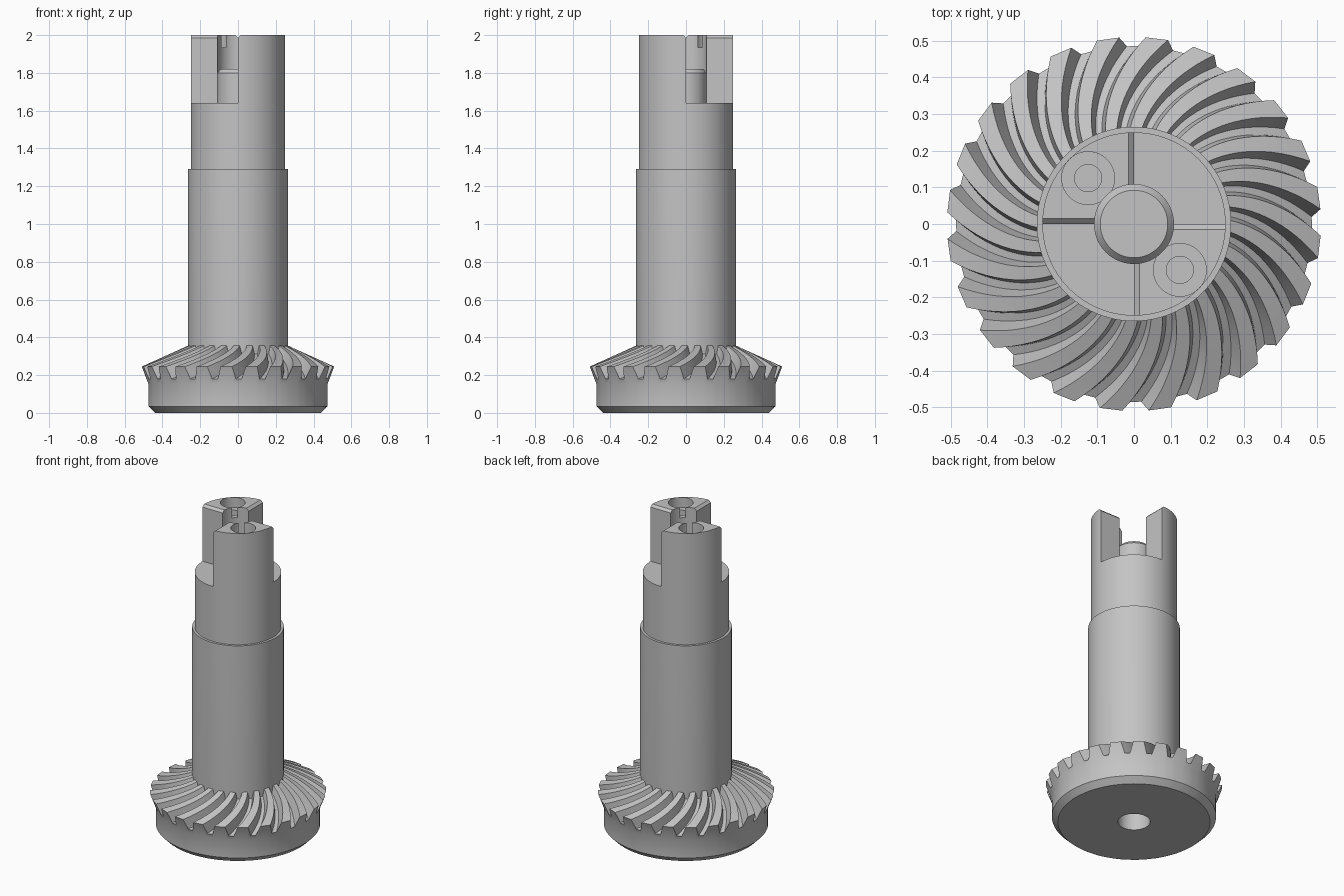
import bpy, bmesh, math
from mathutils import Matrix, Vector

cube = bpy.data.objects.get("Cube")
if cube:
    bpy.data.objects.remove(cube, do_unlink=True)

# Single steel colour
steel = bpy.data.materials.new("steel_grey")
steel.use_nodes = True
steel.diffuse_color = (0.55, 0.55, 0.55, 1)
steel.node_tree.nodes["Principled BSDF"].inputs["Base Color"].default_value = (0.55, 0.55, 0.55, 1)


def make_object(name, bm):
    bmesh.ops.recalc_face_normals(bm, faces=bm.faces)
    mesh = bpy.data.meshes.new(name)
    bm.to_mesh(mesh)
    bm.free()
    mesh.materials.append(steel)
    obj = bpy.data.objects.new(name, mesh)
    bpy.context.collection.objects.link(obj)
    return obj


def activate(obj):
    bpy.ops.object.select_all(action='DESELECT')
    obj.select_set(True)
    bpy.context.view_layer.objects.active = obj


def smooth(obj, degrees=30):
    activate(obj)
    bpy.ops.object.shade_smooth_by_angle(angle=math.radians(degrees))


def lathe(name, profile, segments=96):
    bm = bmesh.new()
    verts = [bm.verts.new((r, 0, z)) for r, z in profile]
    edges = [bm.edges.new(pair) for pair in zip(verts, verts[1:])]
    bmesh.ops.spin(bm, geom=verts + edges, cent=(0, 0, 0), axis=(0, 0, 1),
                   angle=math.tau, steps=segments, use_duplicate=False)
    bmesh.ops.remove_doubles(bm, verts=bm.verts, dist=0.0001)
    return make_object(name, bm)


def box(name, low, high, turn=Matrix()):
    low, high = Vector(low), Vector(high)
    bm = bmesh.new()
    bmesh.ops.create_cube(bm, size=1, matrix=Matrix.Translation((low + high) / 2) @ turn
                          @ Matrix.Diagonal((*(high - low), 1)))
    return make_object(name, bm)


def cylinder(name, radius, bottom, top, x=0, y=0):
    bm = bmesh.new()
    bmesh.ops.create_cone(bm, cap_ends=True, segments=64, radius1=radius, radius2=radius,
                          depth=top - bottom, matrix=Matrix.Translation((x, y, (top + bottom) / 2)))
    return make_object(name, bm)


def cut(target, cutter):
    cutter.hide_render = True
    mod = target.modifiers.new("cut", 'BOOLEAN')
    mod.operation = 'DIFFERENCE'
    mod.solver = 'EXACT'
    mod.object = cutter
    activate(target)
    bpy.ops.object.modifier_apply(modifier=mod.name)
    bpy.data.objects.remove(cutter, do_unlink=True)


# Stepped shaft with a blind bore in the bottom
SHAFT, NECK, BORE, TOP, LEDGE = 0.265, 0.25, 0.093, 2.0, 1.64
shaft = lathe("shaft", [(0, 0.6), (BORE, 0.6), (BORE, 0.1), (SHAFT - 0.005, 0.1), (SHAFT, 0.3),
                        (SHAFT, 1.29), (NECK, 1.29), (NECK, TOP), (0, TOP)])

# Central socket and two open quadrants leave a pair of opposed jaws
cut(shaft, cylinder("socket_cutter", 0.108, LEDGE - 0.01, 2.2))
for s in (-1, 1):
    cut(shaft, box("quadrant_cutter", (min(0, s), min(0, s), LEDGE), (max(0, s), max(0, s), 2.2)))

# Chamfers along the straight jaw edges
side = 0.015 * math.sqrt(2)
h = side / 2
for axis, low in (('X', (-0.5, -h, TOP - h)), ('Y', (-h, -0.5, TOP - h))):
    high = (-low[0], -low[1], TOP + h)
    cut(shaft, box("chamfer_cutter", low, high, Matrix.Rotation(math.pi / 4, 4, axis)))

# Counterbored screw holes in the jaws
for s in (-1, 1):
    cut(shaft, cylinder("counterbore_cutter", 0.072, 1.935, 2.2, s * 0.125, -s * 0.125))
    cut(shaft, cylinder("hole_cutter", 0.037, 1.8, 2.1, s * 0.125, -s * 0.125))
smooth(shaft)

# Chamfered post standing between the jaws
smooth(lathe("centre_post", [(0, 1.62), (0.109, 1.62), (0.109, 1.80), (0.092, 1.82), (0, 1.82)]))

# Spiral bevel gear: rings of four points per tooth, joined into a closed band
TEETH, STATIONS = 24, 12
PITCH = math.tau / TEETH
TOE, HEEL_TIP, HEEL_ROOT = (0.26, 0.358), (0.51, 0.245), (0.485, 0.18)
TOE_ROOT = (0.26, 0.315)


def ring(bm, tip, root, twist):
    points = []
    for k in range(TEETH):
        for frac, (r, z) in ((-0.38, root), (-0.23, tip), (0.23, tip), (0.38, root)):
            a = (k + frac) * PITCH + twist
            points.append(bm.verts.new((r * math.cos(a), r * math.sin(a), z)))
    return points


def spiral(radius):
    u = math.log(radius / TOE[0])
    return -(0.25 * u + 0.43 * u * u)


def blend(a, b, t):
    return tuple(p + (q - p) * t for p, q in zip(a, b))


bm = bmesh.new()
start = math.radians(8) - spiral(HEEL_TIP[0])
heel_twist = math.radians(8)
rings = [ring(bm, p, p, heel_twist) for p in
         ((BORE, 0.15), (BORE, 0), (0.44, 0), (0.475, 0.035), (0.475, 0.155))]
for i in range(STATIONS + 1):
    t = i / STATIONS
    tip, root = blend(HEEL_TIP, TOE, t), blend(HEEL_ROOT, TOE_ROOT, t)
    rings.append(ring(bm, tip, root, start + spiral(tip[0])))
for a, b in zip(rings, rings[1:] + rings[:1]):
    for j in range(len(a)):
        n = (j + 1) % len(a)
        bm.faces.new((a[j], a[n], b[n], b[j]))
smooth(make_object("spiral_bevel_gear", bm), 25)
